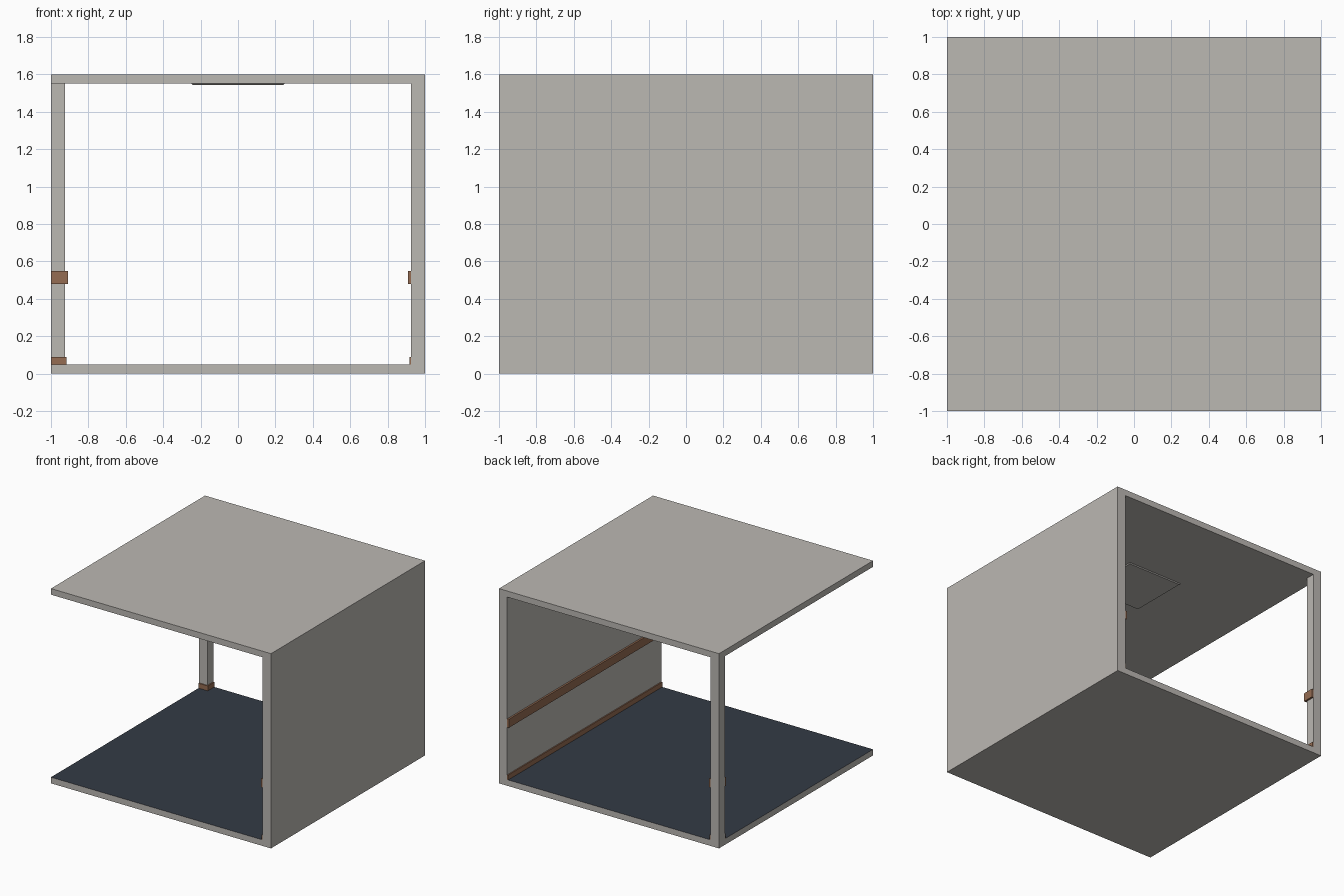
import bpy, bmesh
from mathutils import Vector

if "Cube" in bpy.data.objects:
    bpy.data.objects.remove(bpy.data.objects["Cube"])


def material(name, colour):
    m = bpy.data.materials.new(name)
    m.use_nodes = True
    m.diffuse_color = (*colour, 1)
    m.node_tree.nodes["Principled BSDF"].inputs["Base Color"].default_value = (*colour, 1)
    return m


plaster = material("warm grey plaster", (0.50, 0.48, 0.45))
timber = material("brown timber", (0.30, 0.15, 0.085))
carpet = material("dark blue carpet", (0.033, 0.043, 0.06))


def box(name, mat, low, high):
    """Axis-aligned box between two opposite corners."""
    low, high = Vector(low), Vector(high)
    bm = bmesh.new()
    bmesh.ops.create_cube(bm, size=1)
    for v in bm.verts:
        v.co = (low + high) / 2 + v.co * (high - low)
    mesh = bpy.data.meshes.new(name)
    bm.to_mesh(mesh)
    bm.free()
    mesh.materials.append(mat)
    obj = bpy.data.objects.new(name, mesh)
    bpy.context.collection.objects.link(obj)
    return obj


SLAB, WALL, TOP = 0.05, 0.075, 1.6
CEILING = TOP - SLAB
INNER = 1 - WALL

# Floor slab with a carpeted upper face
floor = box("floor", plaster, (-1, -1, 0), (1, 1, SLAB))
floor.data.materials.append(carpet)
for face in floor.data.polygons:
    if face.normal.z > 0.5:
        face.material_index = 1

# Roof, solid side wall and corner post
box("roof", plaster, (-1, -1, CEILING), (1, 1, TOP))
box("side_wall", plaster, (INNER, -1, SLAB), (1, 1, CEILING))
box("corner_post", plaster, (-1, INNER, SLAB), (-INNER, 1, CEILING))

# Shallow square ceiling panel with tapered edges
panel = box("ceiling_panel", plaster, (-0.25, -0.25, CEILING - 0.007), (0.25, 0.25, CEILING))
for v in panel.data.vertices:
    if v.co.z < CEILING - 0.001:
        v.co.x *= 0.97
        v.co.y *= 0.97

# Skirting and chair rail along the wall and around the post's inner faces
for name, bottom, top, depth in (("skirting", SLAB, 0.09, 0.009),
                                 ("chair_rail", 0.48, 0.55, 0.015)):
    edge = INNER - depth
    box("wall_" + name, timber, (edge, -1, bottom), (INNER, 1, top))
    box("post_front_" + name, timber, (-1, edge, bottom), (-edge, INNER, top))
    box("post_side_" + name, timber, (-INNER, INNER, bottom), (-edge, 1, top))
